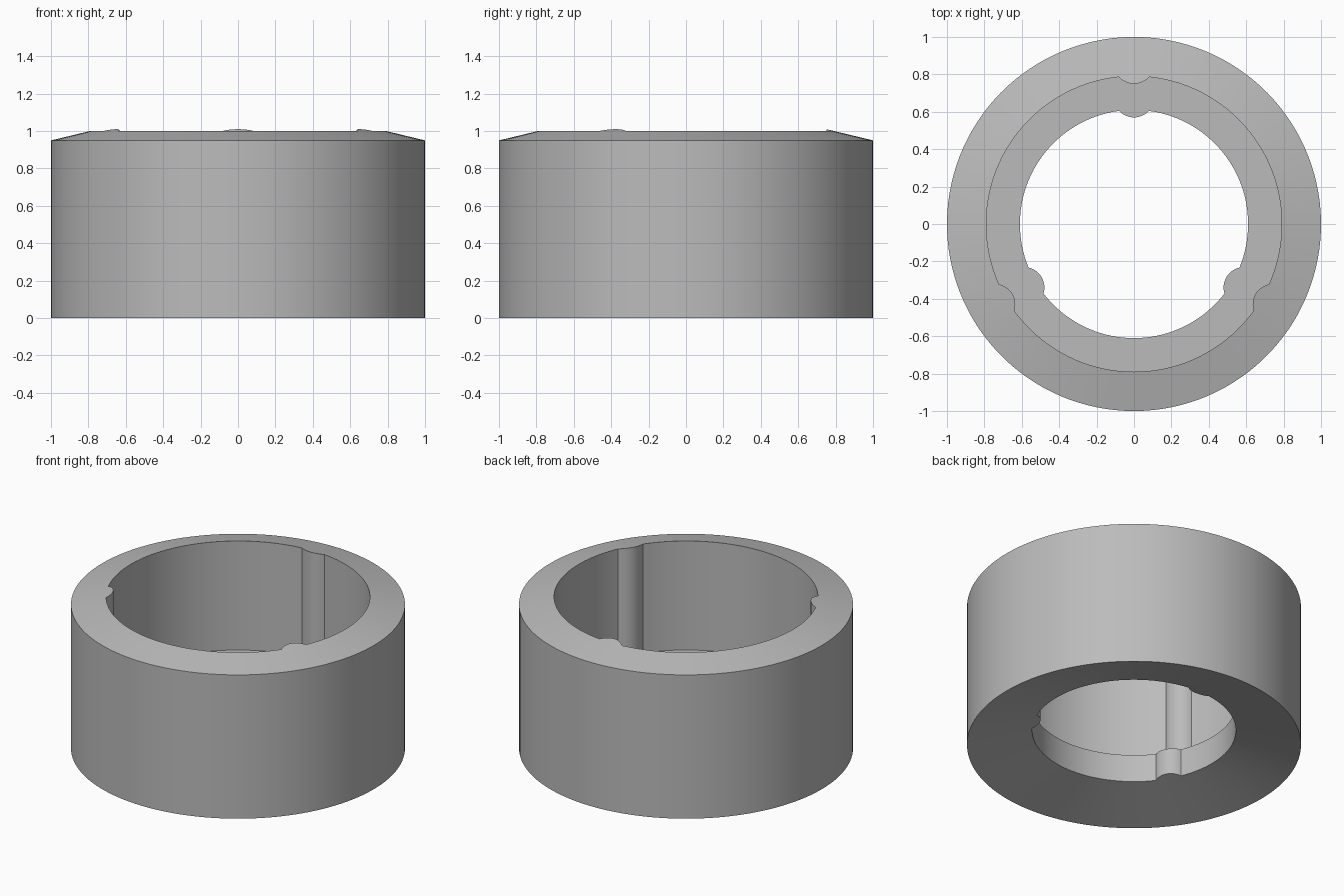
import bpy
import bmesh
from math import sin, cos, radians, sqrt, acos, atan2

cube = bpy.data.objects.get("Cube")
if cube:
    bpy.data.objects.remove(cube, do_unlink=True)

OUTER, BORE, HOLE = 1.0, 0.79, 0.61
FLOOR, SHOULDER = 0.28, 0.95
RIB = 0.11                        # radius of each rounded rib
BORE_RIB, HOLE_RIB = 0.86, 0.68   # distance of rib centres from the axis


def rib_half_angle(radius, centre):
    """Angle from a rib's middle to where it meets the round wall."""
    return acos((radius ** 2 + centre ** 2 - RIB ** 2) / (2 * radius * centre))


def wall_radius(radius, centre, offset):
    """Round wall with a rounded rib standing out towards the axis."""
    if abs(offset) >= rib_half_angle(radius, centre) - 1e-6:
        return radius
    return centre * cos(offset) - sqrt(RIB ** 2 - (centre * sin(offset)) ** 2)


def top_z(r):
    return SHOULDER + 0.24 * (OUTER - r)


def under_z(r):
    return 0.25 * (OUTER - r)


# Angles of one third of the ring, with exact stops at the rib corners
a = rib_half_angle(BORE, BORE_RIB)
b = rib_half_angle(HOLE, HOLE_RIB)
third = radians(60)
offsets = []
for start, end, steps in ((-third, -b, 18), (-b, -a, 2), (-a, a, 14),
                          (a, b, 2), (b, third, 18)):
    offsets += [start + (end - start) * i / steps for i in range(steps)]

# Cross-section at every angle, from the outside bottom edge round to the hole
bm = bmesh.new()
sections = []
for middle in (90, 210, 330):
    for offset in offsets:
        t = radians(middle) + offset
        bore = wall_radius(BORE, BORE_RIB, offset)
        hole = wall_radius(HOLE, HOLE_RIB, offset)
        profile = ((OUTER, 0), (OUTER, SHOULDER), (bore, top_z(bore)),
                   (bore, FLOOR), (hole, FLOOR), (hole, under_z(hole)))
        sections.append([bm.verts.new((r * cos(t), r * sin(t), z))
                         for r, z in profile])

# Skin between neighbouring sections
for i, this in enumerate(sections):
    after = sections[(i + 1) % len(sections)]
    for k in range(len(this)):
        n = (k + 1) % len(this)
        bm.faces.new((this[k], after[k], after[n], this[n]))
bmesh.ops.recalc_face_normals(bm, faces=bm.faces)

mesh = bpy.data.meshes.new("ribbed_ring")
bm.to_mesh(mesh)
bm.free()
ring = bpy.data.objects.new("ribbed_ring", mesh)
bpy.context.collection.objects.link(ring)

# Plain grey
grey = bpy.data.materials.new("plain grey")
grey.use_nodes = True
colour = (0.5, 0.5, 0.5, 1)
grey.diffuse_color = colour
for node in grey.node_tree.nodes:
    if node.type == 'BSDF_PRINCIPLED':
        node.inputs["Base Color"].default_value = colour
mesh.materials.append(grey)

# Smooth walls, crisp rims
bpy.ops.object.select_all(action='DESELECT')
ring.select_set(True)
bpy.context.view_layer.objects.active = ring
bpy.ops.object.shade_smooth_by_angle(angle=radians(12))
